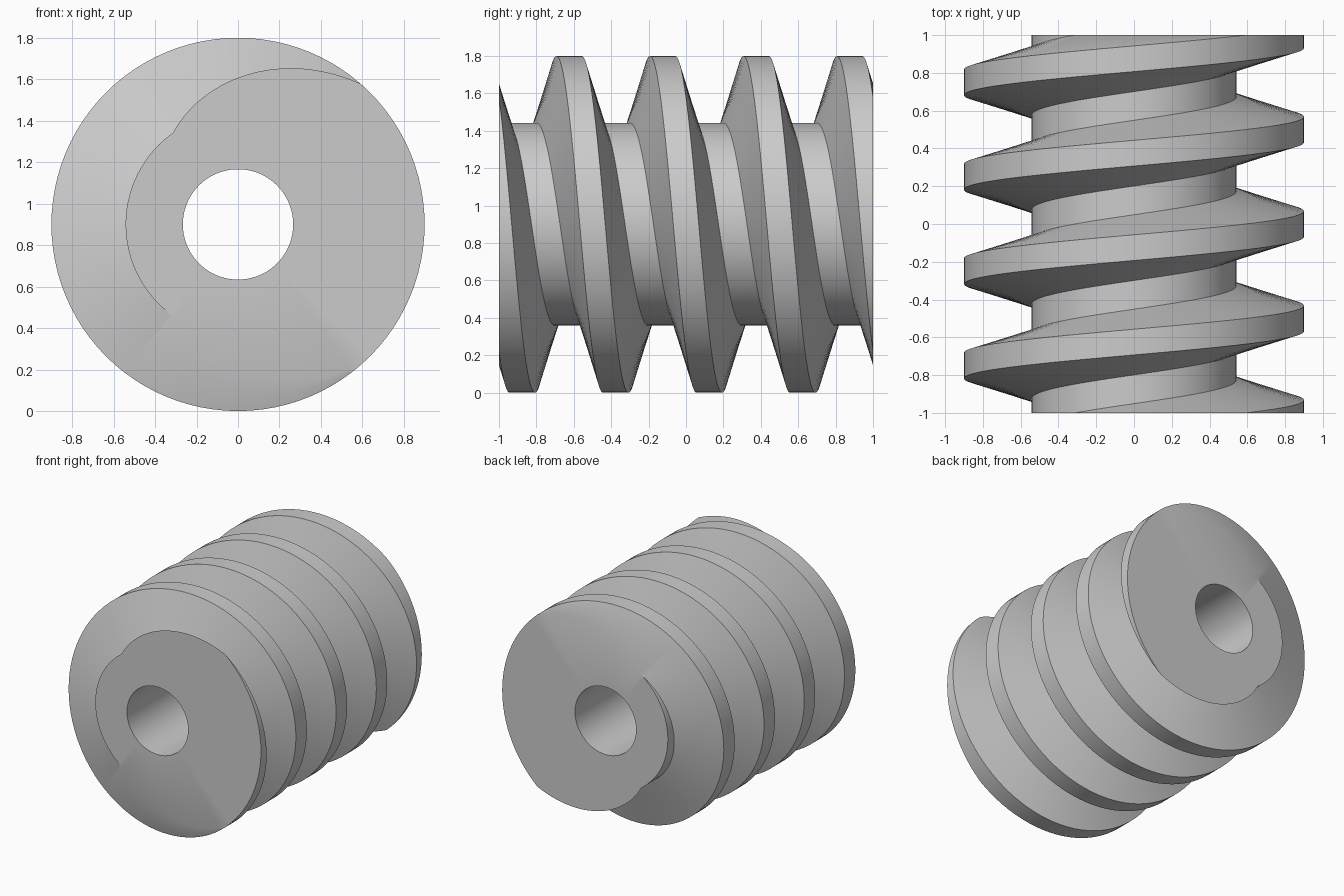
import bpy, bmesh, math
from mathutils import Vector

if "Cube" in bpy.data.objects:
    bpy.data.objects.remove(bpy.data.objects["Cube"])

OUTER, ROOT, BORE = 0.90, 0.542, 0.266
LEAD, HALF_LEN, SEG = 0.5, 1.0, 96
# thread tooth section: (offset along the axis, radius)
TOOTH = [(-0.174, ROOT), (-0.068, OUTER), (0.068, OUTER), (0.174, ROOT)]
PITCHES = range(-4, 6)


def point(radius, angle, y):
    return Vector((radius * math.cos(angle), y, OUTER + radius * math.sin(angle)))


bm = bmesh.new()

# helical thread surface, longer than needed; each turn joins the next tooth
rows = [(p * LEAD + off, r) for p in PITCHES for off, r in TOOTH]
cols = []
for j in range(SEG):
    a = 2 * math.pi * j / SEG
    cols.append([bm.verts.new(point(r, a, y - LEAD * j / SEG)) for y, r in rows])
n = len(TOOTH)
for j in range(SEG):
    last = j == SEG - 1
    nxt, shift = cols[(j + 1) % SEG], (n if last else 0)
    for m in range(shift, len(rows) - 1):
        bm.faces.new((cols[j][m], cols[j][m + 1], nxt[m + 1 - shift], nxt[m - shift]))

# trim both ends square
for s in (-1, 1):
    bmesh.ops.bisect_plane(bm, geom=bm.verts[:] + bm.edges[:] + bm.faces[:], dist=1e-5,
                           plane_co=(0, s * HALF_LEN, 0), plane_no=(0, s, 0), clear_outer=True)
bmesh.ops.delete(bm, geom=[v for v in bm.verts if not v.link_faces], context='VERTS')

# shaft bore
rings = [[bm.verts.new(point(BORE, 2 * math.pi * j / SEG, y)) for j in range(SEG)]
         for y in (-HALF_LEN, HALF_LEN)]
for j in range(SEG):
    k = (j + 1) % SEG
    bm.faces.new((rings[0][j], rings[0][k], rings[1][k], rings[1][j]))

# flat end faces between the thread outline and the bore
for s in (-1, 1):
    rim = [e for e in bm.edges if e.is_boundary
           and all(abs(v.co.y - s * HALF_LEN) < 1e-3 for v in e.verts)]
    bmesh.ops.triangle_fill(bm, edges=rim, use_beauty=True, normal=(0, s, 0))

bmesh.ops.recalc_face_normals(bm, faces=bm.faces[:])
mesh = bpy.data.meshes.new("worm_screw")
bm.to_mesh(mesh)
bm.free()

worm = bpy.data.objects.new("worm_screw", mesh)
bpy.context.collection.objects.link(worm)
bpy.context.view_layer.objects.active = worm
worm.select_set(True)
bpy.ops.object.shade_smooth_by_angle(angle=math.radians(25))
